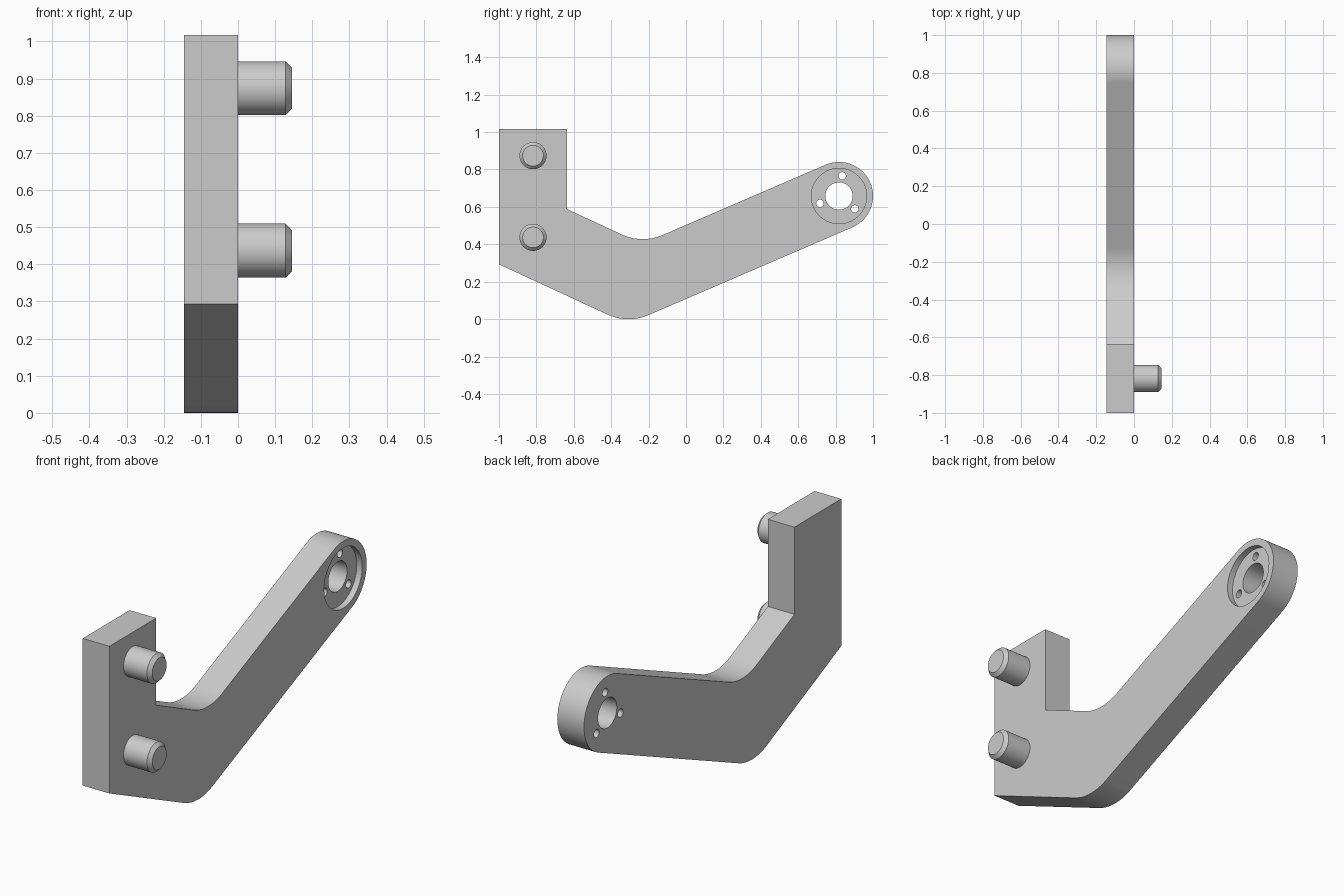
import bpy, bmesh
from math import sin, cos, radians, pi, tau
from mathutils import Vector, Matrix

if "Cube" in bpy.data.objects:
    bpy.data.objects.remove(bpy.data.objects["Cube"], do_unlink=True)

THICK = 0.145
HUB = Vector((0.818, 0.658))    # hub centre in (y, z)
HUB_R = 0.182
BEND_R = 0.27
ARM = radians(23.3)             # slope of the long arm

steel = bpy.data.materials.new("light grey metal")
steel.use_nodes = True
grey = (0.6, 0.6, 0.6, 1)
steel.diffuse_color = grey
steel.node_tree.nodes["Principled BSDF"].inputs["Base Color"].default_value = grey


def finish(name, bm):
    bmesh.ops.recalc_face_normals(bm, faces=bm.faces)
    mesh = bpy.data.meshes.new(name)
    bm.to_mesh(mesh)
    bm.free()
    mesh.materials.append(steel)
    obj = bpy.data.objects.new(name, mesh)
    bpy.context.collection.objects.link(obj)
    return obj


def smooth(obj):
    bpy.ops.object.select_all(action='DESELECT')
    obj.select_set(True)
    bpy.context.view_layer.objects.active = obj
    bpy.ops.object.shade_smooth_by_angle(angle=radians(30))


def arc(centre, radius, start, end, steps):
    angles = [start + (end - start) * i / steps for i in range(steps + 1)]
    return [centre + radius * Vector((cos(a), sin(a))) for a in angles]


def fillet(before, corner, after, radius, steps=16):
    """Round a corner with an arc tangent to both edges."""
    u, v = (before - corner).normalized(), (after - corner).normalized()
    half = u.angle(v) / 2
    centre = corner + (u + v).normalized() * radius / sin(half)
    p = corner + u * radius * cos(half) / sin(half) - centre
    q = corner + v * radius * cos(half) / sin(half) - centre
    start = Vector((1, 0)).angle_signed(p) * -1
    sweep = -p.angle_signed(q)
    return arc(centre, radius, start, start + sweep, steps)


def rod(name, y, z, x0, x1, radius, chamfer=0.0, sides=64):
    """Cylinder along x, optionally chamfered at its far end."""
    bm = bmesh.new()
    place = Matrix.Translation(((x0 + x1) / 2, y, z)) @ Matrix.Rotation(pi / 2, 4, 'Y')
    bmesh.ops.create_cone(bm, cap_ends=True, segments=sides, radius1=radius,
                          radius2=radius, depth=x1 - x0, matrix=place)
    if chamfer:
        rim = [e for e in bm.edges if all(v.co.x > x1 - 1e-4 for v in e.verts)]
        bmesh.ops.bevel(bm, geom=rim, offset=chamfer, segments=1, affect='EDGES')
    return finish(name, bm)


# Bent plate: mounting tab, two arm sections and round hub
normal = Vector((-sin(ARM), cos(ARM)))
hub_low, hub_high = HUB - normal * HUB_R, HUB + normal * HUB_R
front_low, inner = Vector((-1, 0.293)), Vector((-0.636, 0.588))
profile = [front_low]
profile += fillet(front_low, Vector((-0.311, -0.026)), hub_low, BEND_R)
profile += arc(HUB, HUB_R, ARM - pi / 2, ARM + pi / 2, 48)
profile += fillet(hub_high, Vector((-0.235, 0.402)), inner, BEND_R)
profile += [inner, Vector((-0.636, 1.017)), Vector((-1, 1.017))]

bm = bmesh.new()
face = bm.faces.new([bm.verts.new((-THICK, p.x, p.y)) for p in profile])
side = bmesh.ops.extrude_face_region(bm, geom=[face])
moved = [g for g in side["geom"] if isinstance(g, bmesh.types.BMVert)]
bmesh.ops.translate(bm, verts=moved, vec=(THICK, 0, 0))
plate = finish("bent_plate", bm)

# Hub cut-outs: shallow recess, central bore, three screw holes
cutters = [rod("recess_cutter", HUB.x, HUB.y, -0.03, 0.1, 0.148),
           rod("bore_cutter", HUB.x, HUB.y, -0.3, 0.2, 0.073)]
for i in range(3):
    a = radians(81) + tau * i / 3
    cutters.append(rod("screw_hole_cutter", HUB.x + 0.109 * cos(a),
                       HUB.y + 0.109 * sin(a), -0.3, 0.2, 0.02, sides=32))
bpy.context.view_layer.objects.active = plate
for cutter in cutters:
    cutter.hide_render = True
    mod = plate.modifiers.new("cut", 'BOOLEAN')
    mod.operation, mod.solver, mod.object = 'DIFFERENCE', 'EXACT', cutter
    bpy.ops.object.modifier_apply(modifier=mod.name)
    bpy.data.objects.remove(cutter, do_unlink=True)
smooth(plate)

# Two chamfered locating pins
for name, z in (("lower_pin", 0.437), ("upper_pin", 0.874)):
    smooth(rod(name, -0.818, z, -0.01, THICK, 0.0725, chamfer=0.017))
